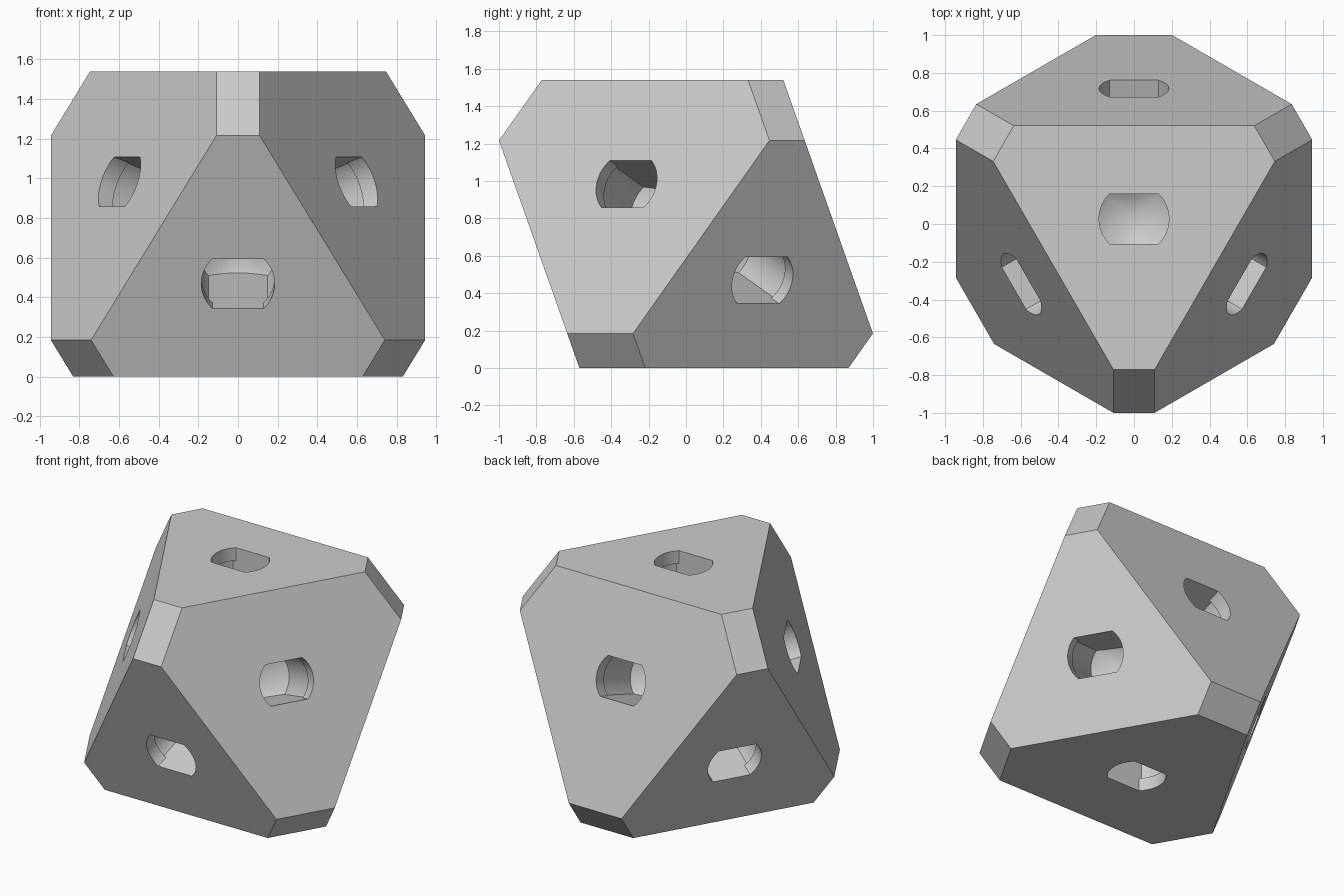
import bpy
import bmesh
from math import radians, sqrt, cos, sin, pi
from mathutils import Vector, Matrix

if "Cube" in bpy.data.objects:
    bpy.data.objects.remove(bpy.data.objects["Cube"])

CENTRE = Vector((0, 0.027, 0.739))
SEGMENTS = 64
FLAT = 0.133          # half height of each socket between its flats


def direction(azimuth, z):
    r = sqrt(1 - z * z)
    a = radians(azimuth)
    return Vector((r * cos(a), r * sin(a), z))


def clip(bm, point, normal):
    """Cut away the side the normal points to and close the cut."""
    geom = bm.verts[:] + bm.edges[:] + bm.faces[:]
    cut = bmesh.ops.bisect_plane(bm, geom=geom, dist=1e-6, plane_co=point,
                                 plane_no=normal, clear_outer=True)["geom_cut"]
    edges = [e for e in cut if isinstance(e, bmesh.types.BMEdge)]
    if edges:
        bmesh.ops.edgeloop_fill(bm, edges=edges)


def socket(bm, normal, dist):
    """Lathed blind hole: rim, wider chamber and conical end, with two flats."""
    part = bmesh.new()
    rings = [(0.2, 0.31), (0.2, dist - 0.09), (0.185, dist - 0.09), (0.185, dist + 0.05)]
    loops = [[part.verts.new((r * cos(2 * pi * i / SEGMENTS), r * sin(2 * pi * i / SEGMENTS), t))
              for i in range(SEGMENTS)] for r, t in rings]
    tip = part.verts.new((0, 0, 0.19))
    for i in range(SEGMENTS):
        j = (i + 1) % SEGMENTS
        part.faces.new((tip, loops[0][j], loops[0][i]))
        for low, high in zip(loops, loops[1:]):
            part.faces.new((low[i], low[j], high[j], high[i]))
    part.faces.new(loops[-1])
    for side in (1, -1):
        clip(part, (0, side * FLAT, 0), (0, side, 0))
    bmesh.ops.recalc_face_normals(part, faces=part.faces)

    # Flats run level across the face
    u = Vector((0, 0, 1)).cross(normal)
    u = u.normalized() if u.length > 0.01 else Vector((1, 0, 0))
    v = normal.cross(u)
    frame = Matrix((u, v, normal)).transposed().to_4x4()
    part.transform(Matrix.Translation(CENTRE) @ frame)
    temp = bpy.data.meshes.new("socket_part")
    part.to_mesh(temp)
    part.free()
    bm.from_mesh(temp)
    bpy.data.meshes.remove(temp)


def make_object(name, bm):
    mesh = bpy.data.meshes.new(name)
    bm.to_mesh(mesh)
    bm.free()
    obj = bpy.data.objects.new(name, mesh)
    bpy.context.collection.objects.link(obj)
    return obj


# Eight main faces and six corner cuts
faces = [(Vector((0, 0, 1)), 0.801), (Vector((0, 0, -1)), 0.739)]
corners = []
for k in range(3):
    turn = 120 * k
    faces.append((direction(90 + turn, 1 / 3), 0.732))
    faces.append((direction(270 + turn, -1 / 3), 0.809))
    corners.append((direction(270 + turn, sqrt(1 / 3)), 1.114))
    corners.append((direction(90 + turn, -sqrt(1 / 3)), 1.114))

# Solid body carved from a block
bm = bmesh.new()
bmesh.ops.create_cube(bm, size=4, matrix=Matrix.Translation(CENTRE))
for normal, dist in faces + corners:
    clip(bm, CENTRE + normal * dist, normal)
bmesh.ops.recalc_face_normals(bm, faces=bm.faces)
body = make_object("octahedron_body", bm)

# One socket in the middle of each main face
bm = bmesh.new()
for normal, dist in faces:
    socket(bm, normal, dist)
cutter = make_object("socket_cutter", bm)
cutter.hide_render = True

cut = body.modifiers.new("sockets", "BOOLEAN")
cut.operation = "DIFFERENCE"
cut.solver = "EXACT"
cut.object = cutter
bpy.ops.object.select_all(action="DESELECT")
body.select_set(True)
bpy.context.view_layer.objects.active = body
bpy.ops.object.modifier_apply(modifier="sockets")
bpy.data.objects.remove(cutter)

# Plain grey finish
grey = bpy.data.materials.new("light_grey")
grey.use_nodes = True
colour = (0.6, 0.6, 0.6, 1)
grey.diffuse_color = colour
grey.node_tree.nodes["Principled BSDF"].inputs["Base Color"].default_value = colour
body.data.materials.clear()
body.data.materials.append(grey)
bpy.ops.object.shade_smooth_by_angle(angle=radians(20))
